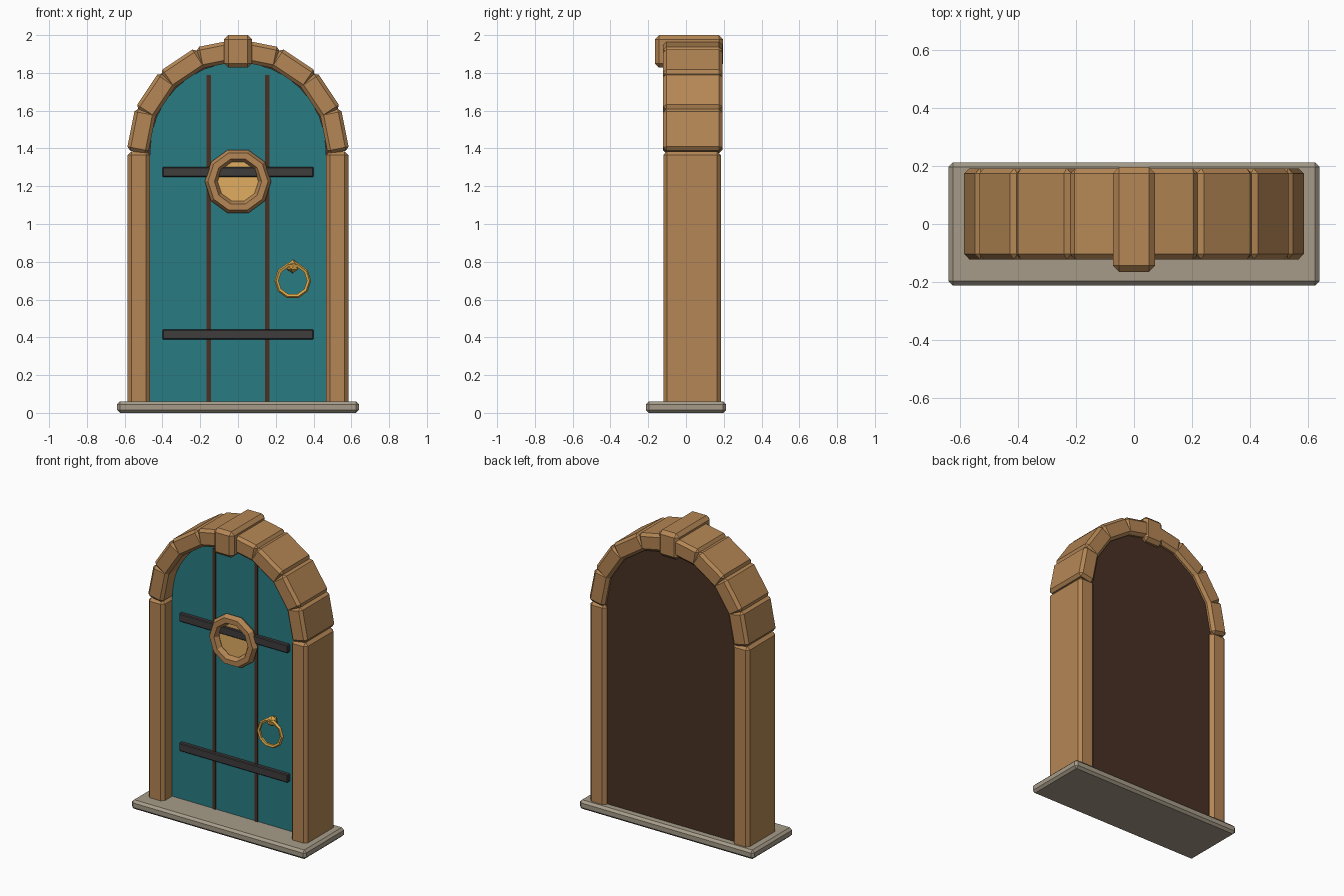
import bpy, bmesh, math
from mathutils import Matrix, Vector

if "Cube" in bpy.data.objects:
    bpy.data.objects.remove(bpy.data.objects["Cube"])


def material(name, rgb):
    m = bpy.data.materials.new(name)
    m.diffuse_color = (*rgb, 1)
    m.use_nodes = True
    m.node_tree.nodes["Principled BSDF"].inputs["Base Color"].default_value = m.diffuse_color
    return m


WOOD = material("warm_wood", (0.46, 0.24, 0.09))
TEAL = material("teal_paint", (0.022, 0.20, 0.23))
DARK = material("dark_wood", (0.065, 0.03, 0.017))
STONE = material("step_stone", (0.38, 0.33, 0.25))
IRON = material("iron", (0.05, 0.045, 0.045))
GOLD = material("brass", (0.72, 0.40, 0.07))
PANE = material("lit_glass", (0.75, 0.42, 0.12))


def finish(name, bm, mat):
    bmesh.ops.recalc_face_normals(bm, faces=bm.faces)
    me = bpy.data.meshes.new(name)
    bm.to_mesh(me)
    bm.free()
    me.materials.append(mat)
    ob = bpy.data.objects.new(name, me)
    bpy.context.collection.objects.link(ob)
    return ob


def box(name, lo, hi, mat, bevel=0.0, place=None):
    """Chamfered box between two corners, optionally moved by a matrix."""
    lo, hi = Vector(lo), Vector(hi)
    bm = bmesh.new()
    bmesh.ops.create_cube(bm, size=1, matrix=Matrix.Translation((lo + hi) / 2)
                          @ Matrix.Diagonal((*(hi - lo), 1)))
    if bevel:
        bmesh.ops.bevel(bm, geom=bm.edges[:], offset=bevel, segments=1, affect='EDGES')
    if place:
        bm.transform(place)
    return finish(name, bm, mat)


def extrude_xz(name, pts, y0, y1, mat):
    bm = bmesh.new()
    face = bm.faces.new([bm.verts.new((x, y0, z)) for x, z in pts])
    new = bmesh.ops.extrude_face_region(bm, geom=[face])["geom"]
    bmesh.ops.translate(bm, vec=(0, y1 - y0, 0),
                        verts=[v for v in new if isinstance(v, bmesh.types.BMVert)])
    return finish(name, bm, mat)


def arch_profile(r, z0, steps=16):
    arc = [(r * math.cos(math.pi * i / steps), ARCH_Z + r * math.sin(math.pi * i / steps))
           for i in range(steps + 1)]
    return [(r, z0)] + arc + [(-r, z0)]


def ring(name, loc, major, minor, sides, mat):
    bpy.ops.mesh.primitive_torus_add(location=loc, rotation=(math.pi / 2, 0, 0),
                                     major_radius=major, minor_radius=minor,
                                     major_segments=10, minor_segments=sides)
    ob = bpy.context.object
    ob.name = name
    ob.data.materials.append(mat)
    return ob


ARCH_Z = 1.39

# Step and side posts
box("step", (-0.64, -0.212, 0), (0.64, 0.212, 0.06), STONE, 0.015)
for s, side in ((-1, "left"), (1, "right")):
    x0, x1 = sorted((s * 0.466, s * 0.585))
    box(f"{side}_post", (x0, -0.12, 0.005), (x1, 0.185, 1.385), WOOD, 0.02)

# Arch stones and keystone
for i in range(8):
    a = math.radians(11.25 + 22.5 * i)
    place = Matrix.Translation((0, 0, ARCH_Z)) @ Matrix.Rotation(-a, 4, 'Y')
    box(f"arch_stone_{i + 1}", (0.463, -0.122, -0.113), (0.578, 0.192, 0.113),
        WOOD, 0.018, place)
box("keystone", (-0.073, -0.165, 1.828), (0.073, 0.197, 2.0), WOOD, 0.022)

# Door leaf, dark backing and plank seams
extrude_xz("door_leaf", arch_profile(0.466, 0.02), -0.025, 0.10, TEAL)
extrude_xz("door_backing", arch_profile(0.50, 0.005), 0.10, 0.16, DARK)
for x in (-0.155, 0.155):
    box("plank_seam", (x - 0.011, -0.031, 0.05), (x + 0.011, -0.02, 1.79), DARK)

# Iron straps
for z in (0.415, 1.275):
    box("iron_strap", (-0.4, -0.05, z - 0.027), (0.4, -0.02, z + 0.027), IRON, 0.005)

# Round window
ring("window_frame", (0, -0.045, 1.225), 0.142, 0.034, 6, WOOD)
extrude_xz("window_pane",
           [(0.125 * math.cos(math.tau * i / 20), 1.225 + 0.125 * math.sin(math.tau * i / 20))
            for i in range(20)], -0.038, -0.02, PANE)

# Ring handle and its knob
ring("handle_ring", (0.29, -0.075, 0.70), 0.085, 0.012, 5, GOLD)
bm = bmesh.new()
bmesh.ops.create_icosphere(bm, subdivisions=1, radius=0.036,
                           matrix=Matrix.Translation((0.29, -0.055, 0.775)))
finish("handle_knob", bm, GOLD)
